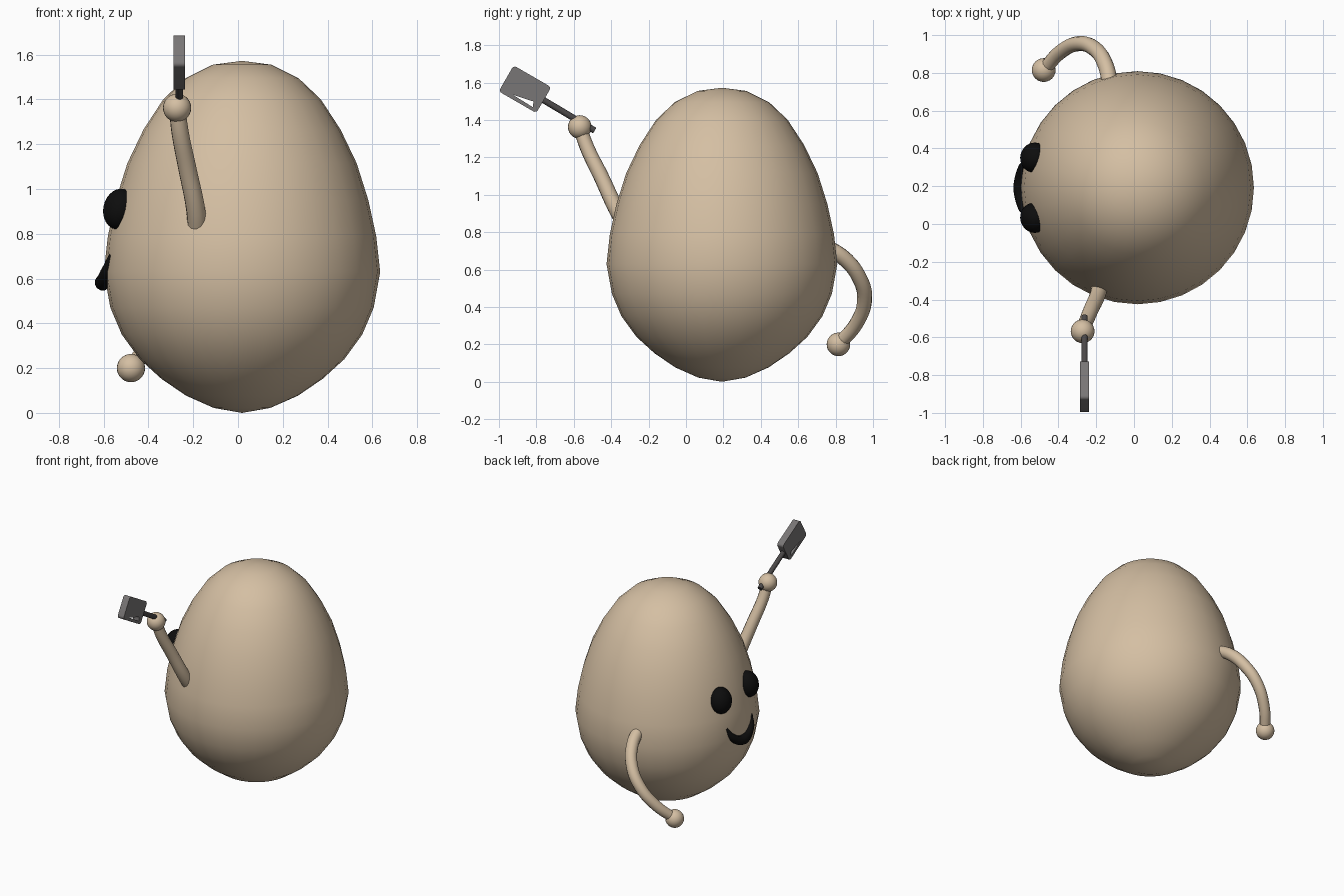
import bpy, bmesh, math
from mathutils import Vector, Matrix

if "Cube" in bpy.data.objects:
    bpy.data.objects.remove(bpy.data.objects["Cube"], do_unlink=True)


def material(name, rgb, rough=0.6):
    m = bpy.data.materials.new(name)
    m.use_nodes = True
    m.diffuse_color = (*rgb, 1)
    bsdf = m.node_tree.nodes["Principled BSDF"]
    bsdf.inputs["Base Color"].default_value = (*rgb, 1)
    bsdf.inputs["Roughness"].default_value = rough
    return m


SHELL = material("egg_tan", (0.66, 0.52, 0.365))
BLACK = material("black", (0.004, 0.004, 0.004))
STEEL = material("blade_grey", (0.19, 0.18, 0.18))
DARK = material("handle_grey", (0.07, 0.065, 0.065))


def select(obj):
    bpy.ops.object.select_all(action='DESELECT')
    obj.select_set(True)
    bpy.context.view_layer.objects.active = obj


def finish(obj, mat, angle=60):
    select(obj)
    if obj.type == 'CURVE':
        bpy.ops.object.convert(target='MESH')
        obj = bpy.context.view_layer.objects.active
    obj.data.materials.clear()
    obj.data.materials.append(mat)
    bpy.ops.object.shade_smooth_by_angle(angle=math.radians(angle))
    return obj


def from_bmesh(name, bm, mat, matrix=Matrix()):
    mesh = bpy.data.meshes.new(name)
    bm.to_mesh(mesh)
    bm.free()
    obj = bpy.data.objects.new(name, mesh)
    bpy.context.collection.objects.link(obj)
    obj.matrix_world = matrix
    return finish(obj, mat)


def ellipsoid(name, center, radii, mat, rot=Matrix(), segs=24, rings=14):
    bm = bmesh.new()
    bmesh.ops.create_uvsphere(bm, u_segments=segs, v_segments=rings, radius=1)
    matrix = Matrix.Translation(center) @ rot @ Matrix.Diagonal((*radii, 1))
    bm.transform(matrix)
    return from_bmesh(name, bm, mat)


def tube(name, points, radii, mat):
    """Round tube through the points, with its own radius at each one."""
    cu = bpy.data.curves.new(name, 'CURVE')
    cu.dimensions = '3D'
    cu.bevel_depth = 1
    cu.bevel_resolution = 4
    cu.resolution_u = 6
    cu.use_fill_caps = True
    sp = cu.splines.new('BEZIER')
    sp.bezier_points.add(len(points) - 1)
    for bp, co, r in zip(sp.bezier_points, points, radii):
        bp.co = co
        bp.radius = r
        bp.handle_left_type = bp.handle_right_type = 'AUTO'
    obj = bpy.data.objects.new(name, cu)
    bpy.context.collection.objects.link(obj)
    return finish(obj, mat)


# Egg body: lathe of (radius, height)
CX, CY = 0.018, 0.192
profile = [(0, 0), (.126, .022), (.25, .077), (.36, .152), (.457, .24), (.537, .35),
           (.588, .47), (.617, .63), (.599, .79), (.564, .95), (.512, 1.115),
           (.44, 1.265), (.352, 1.4), (.252, 1.495), (.13, 1.555), (0, 1.572)]
bm = bmesh.new()
verts = [bm.verts.new((r, 0, z)) for r, z in profile]
edges = [bm.edges.new(pair) for pair in zip(verts, verts[1:])]
bmesh.ops.spin(bm, geom=verts + edges, cent=(0, 0, 0), axis=(0, 0, 1),
               angle=math.tau, steps=32, use_merge=True)
bmesh.ops.remove_doubles(bm, verts=bm.verts, dist=1e-4)
bmesh.ops.recalc_face_normals(bm, faces=bm.faces)
from_bmesh("egg_body", bm, SHELL, Matrix.Translation((CX, CY, 0)))

# Eyes: flattened domes leaning with the shell, on the -x side
for name, side in (("left_eye", -1), ("right_eye", 1)):
    turn = Matrix.Rotation(math.radians(-16 * side), 4, 'Z') @ Matrix.Rotation(math.radians(13), 4, 'Y')
    ellipsoid(name, (-0.529, CY + 0.16 * side, 0.91), (0.072, 0.08, 0.092), BLACK, turn)

# Mouth: tapered smile
tube("mouth",
     [(-.568, CY - .145, .705), (-.588, CY - .105, .63), (-.604, CY, .582),
      (-.588, CY + .105, .63), (-.568, CY + .145, .705)],
     [.008, .026, .036, .026, .008], BLACK)

# Arms and round hands
raised_hand = (-.272, -.568, 1.362)
lowered_hand = (-.478, .815, .2)
tube("raised_arm",
     [(-.18, -.29, .79), (-.188, -.36, .9), (-.228, -.455, 1.1), (-.258, -.528, 1.25), raised_hand],
     [.044, .043, .041, .039, .037], SHELL)
tube("lowered_arm",
     [(-.125, .73, .73), (-.15, .84, .665), (-.205, .925, .56), (-.29, .955, .44),
      (-.39, .91, .31), lowered_hand],
     [.042, .042, .041, .04, .038, .036], SHELL)
ellipsoid("raised_hand", raised_hand, (.063,) * 3, SHELL)
ellipsoid("lowered_hand", lowered_hand, (.063,) * 3, SHELL)

# Cleaver handle
start, end = Vector((-.262, -.488, 1.343)), Vector((-.262, -.775, 1.514))
axis = end - start
bm = bmesh.new()
bmesh.ops.create_cone(bm, cap_ends=True, segments=16, radius1=.017, radius2=.017, depth=axis.length)
from_bmesh("cleaver_handle", bm, DARK,
           Matrix.Translation((start + end) / 2) @ axis.to_track_quat('Z', 'Y').to_matrix().to_4x4())

# Cleaver blade: rounded plate with a thin wedge slot
hl, hw, rad = .116, .08, .018
outline = []
for i, (sx, sy) in enumerate(((1, 1), (-1, 1), (-1, -1), (1, -1))):
    for k in range(5):
        a = math.radians(90 * i + 22.5 * k)
        outline.append((sx * (hl - rad) + rad * math.cos(a), sy * (hw - rad) + rad * math.sin(a)))
slot = [(.045, .058), (-.085, .062), (-.072, .034)]
cu = bpy.data.curves.new("cleaver_blade", 'CURVE')
cu.dimensions = '2D'
cu.fill_mode = 'BOTH'
cu.extrude = .025
for loop in (outline, slot):
    sp = cu.splines.new('POLY')
    sp.points.add(len(loop) - 1)
    for p, (u, v) in zip(sp.points, loop):
        p.co = (u, v, 0, 1)
    sp.use_cyclic_u = True
blade = bpy.data.objects.new("cleaver_blade", cu)
bpy.context.collection.objects.link(blade)
c, s = math.cos(math.radians(30)), math.sin(math.radians(30))
blade.matrix_world = Matrix(((0, 0, 1, -.262), (-c, -s, 0, -.861), (s, -c, 0, 1.564), (0, 0, 0, 1)))
finish(blade, STEEL, 30)
